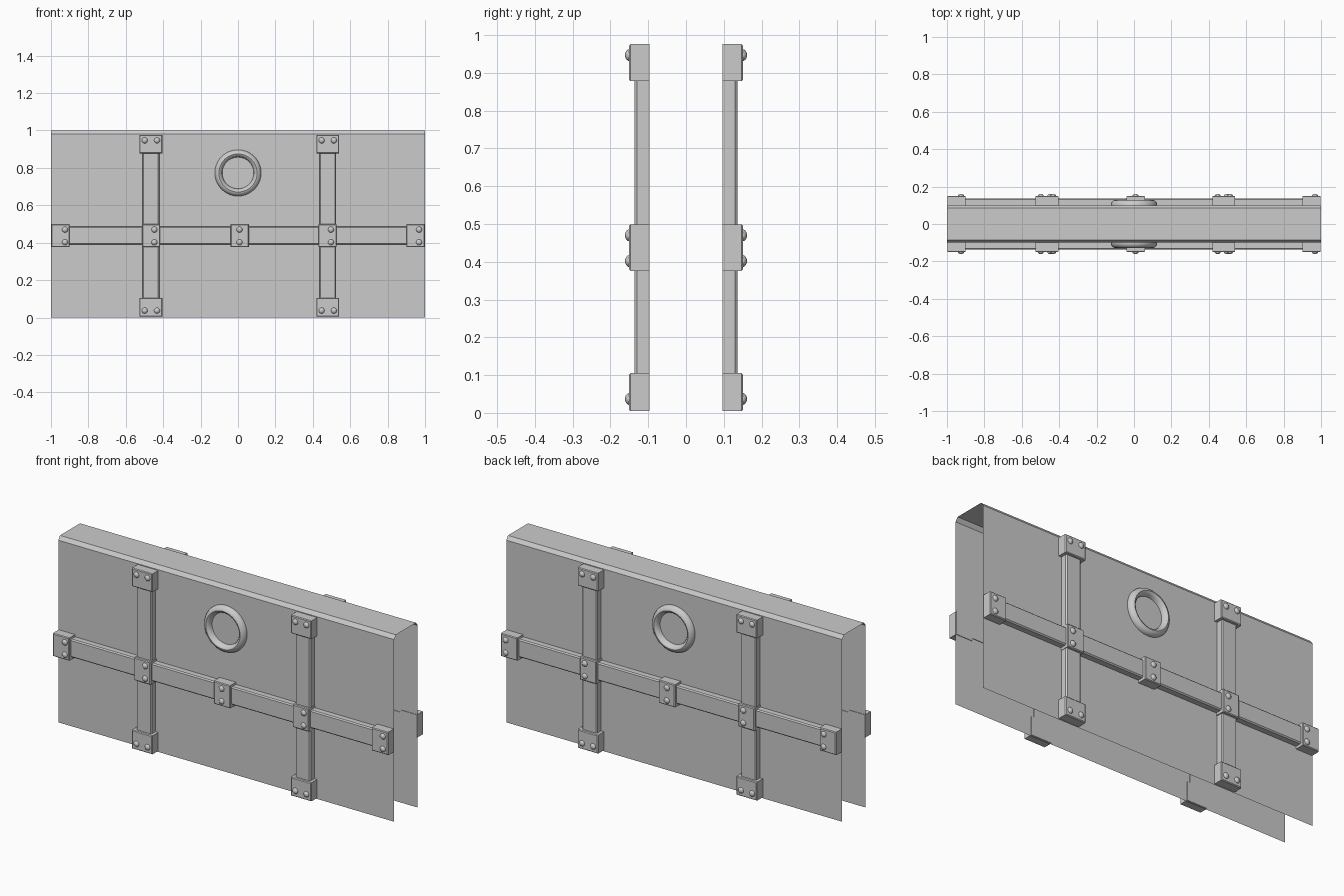
import bpy, bmesh, math
from mathutils import Matrix, Vector

if "Cube" in bpy.data.objects:
    bpy.data.objects.remove(bpy.data.objects["Cube"])


def make_object(name, bm, smooth=False, mirror=True):
    mesh = bpy.data.meshes.new(name)
    bmesh.ops.recalc_face_normals(bm, faces=bm.faces)
    bm.to_mesh(mesh)
    bm.free()
    ob = bpy.data.objects.new(name, mesh)
    bpy.context.collection.objects.link(ob)
    if smooth:
        bpy.context.view_layer.objects.active = ob
        ob.select_set(True)
        bpy.ops.object.shade_smooth_by_angle(angle=math.radians(35))
        ob.select_set(False)
    if mirror:  # same fittings on the back
        m = ob.modifiers.new("back_copy", 'MIRROR')
        m.use_axis = (False, True, False)
        m.use_mirror_merge = False
    return ob


def block(name, x0, x1, z0, z1, depth, bevel):
    """Chamfered box standing off the front face."""
    y0, y1 = -depth, -0.097
    bm = bmesh.new()
    mat = Matrix.Translation(((x0 + x1) / 2, (y0 + y1) / 2, (z0 + z1) / 2)) @ \
        Matrix.Diagonal((x1 - x0, y1 - y0, z1 - z0, 1))
    bmesh.ops.create_cube(bm, size=1, matrix=mat)
    front = [e for e in bm.edges if all(v.co.y < y0 + 1e-4 for v in e.verts)]
    bmesh.ops.bevel(bm, geom=front, offset=bevel, segments=1, affect='EDGES')
    return make_object(name, bm)


def bolt(x, z):
    """Domed bolt head."""
    bm = bmesh.new()
    mat = Matrix.Translation((x, -0.149, z)) @ Matrix.Diagonal((0.016, 0.0125, 0.016, 1))
    bmesh.ops.create_uvsphere(bm, u_segments=16, v_segments=10, radius=1, matrix=mat)
    make_object("bolt", bm, smooth=True)


# Wall shell: thin sheet with chamfered top, open at the ends and bottom
profile = [(-0.1, 0), (-0.1, 0.98), (-0.085, 1), (0.085, 1), (0.1, 0.98), (0.1, 0)]
bm = bmesh.new()
left = [bm.verts.new((-1, y, z)) for y, z in profile]
right = [bm.verts.new((1, y, z)) for y, z in profile]
for i in range(len(profile) - 1):
    bm.faces.new((left[i], right[i], right[i + 1], left[i + 1]))
make_object("wall_shell", bm, mirror=False)

# Straps
block("horizontal_strap", -0.99, 0.99, 0.39, 0.487, 0.136, 0.006)
for cx in (-0.466, 0.48):
    block("vertical_strap", cx - 0.045, cx + 0.045, 0.02, 0.96, 0.136, 0.006)
    # End caps of the vertical straps
    for z0, z1, zb in ((0.005, 0.105, 0.037), (0.878, 0.976, 0.947)):
        block("strap_end_cap", cx - 0.061, cx + 0.061, z0, z1, 0.151, 0.004)
        for dx in (-0.033, 0.033):
            bolt(cx + dx, zb)

# Clamps along the horizontal strap: left edge, right edge, bolt position
for x0, x1, xb in ((-0.998, -0.9, -0.925), (-0.513, -0.416, -0.447), (-0.039, 0.058, 0.008),
                   (0.43, 0.527, 0.497), (0.9, 0.998, 0.968)):
    block("strap_clamp", x0, x1, 0.376, 0.499, 0.151, 0.004)
    for zb in (0.402, 0.47):
        bolt(xb, zb)

# Ring: rounded profile (radius, depth) spun about the y axis
ring = [(0.124, -0.099), (0.124, -0.107), (0.119, -0.117), (0.111, -0.125), (0.102, -0.128),
        (0.094, -0.124), (0.087, -0.114), (0.084, -0.099)]
bm = bmesh.new()
vs = [bm.verts.new((r, y, 0.773)) for r, y in ring]
es = [bm.edges.new((a, b)) for a, b in zip(vs, vs[1:])]
bmesh.ops.spin(bm, geom=vs + es, cent=Vector((0, 0, 0.773)), axis=(0, 1, 0),
               angle=math.tau, steps=40, use_merge=True)
bmesh.ops.remove_doubles(bm, verts=bm.verts, dist=1e-5)
make_object("wall_ring", bm, smooth=True)
